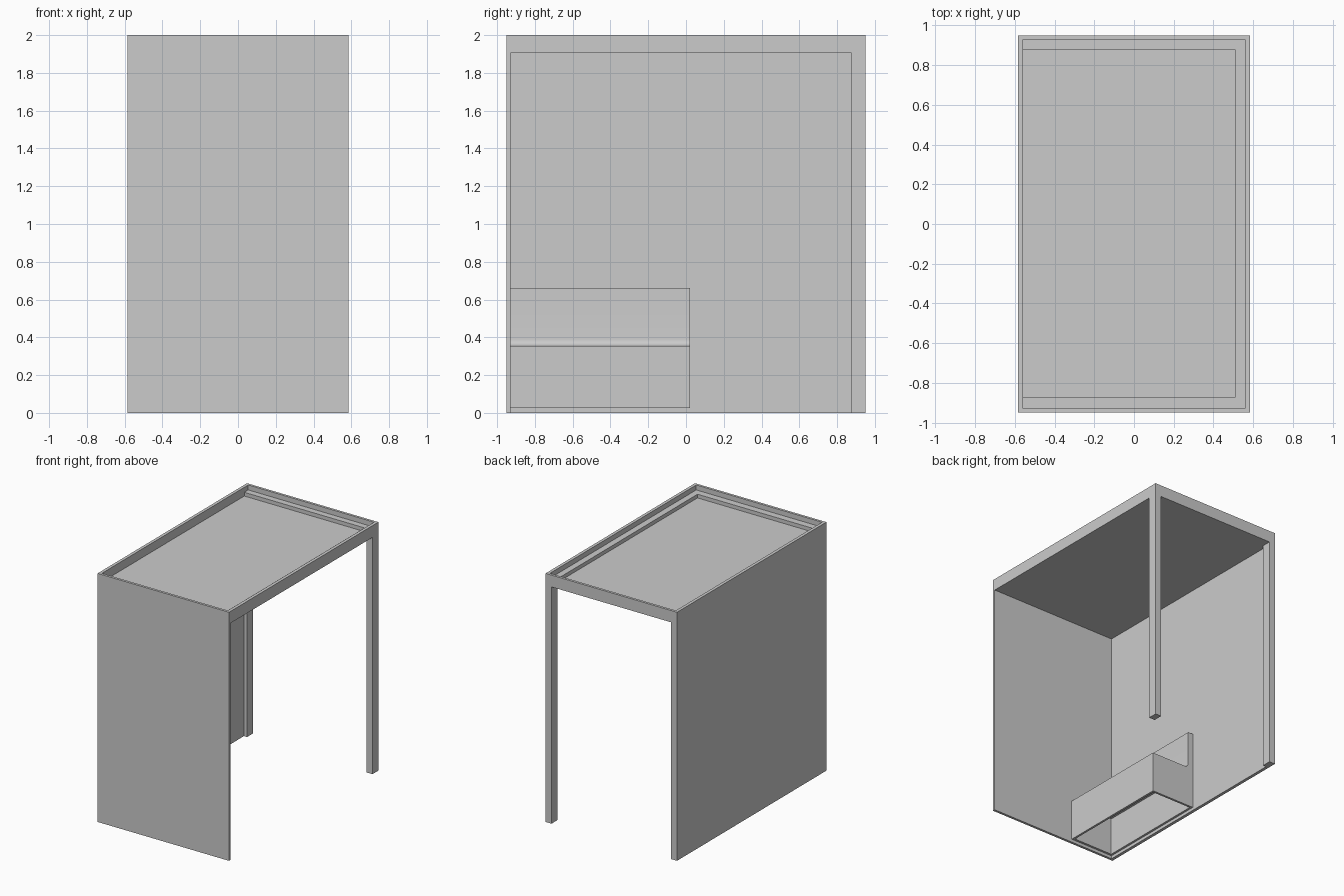
import bpy, bmesh, math

if "Cube" in bpy.data.objects:
    bpy.data.objects.remove(bpy.data.objects["Cube"])

X, Y = 0.585, 0.95      # outer half sizes
XI, YI = 0.56, 0.93     # inner faces of walls and rim
ROOF = 1.905            # underside of roof


def mesh_object(name, bm):
    bmesh.ops.recalc_face_normals(bm, faces=bm.faces[:])
    mesh = bpy.data.meshes.new(name)
    bm.to_mesh(mesh)
    bm.free()
    obj = bpy.data.objects.new(name, mesh)
    bpy.context.collection.objects.link(obj)
    return obj


def box(name, x, y, z):
    bm = bmesh.new()
    bmesh.ops.create_cube(bm, size=1)
    for v in bm.verts:
        v.co = [(r[0] + r[1]) / 2 + c * (r[1] - r[0]) for c, r in zip(v.co, (x, y, z))]
    return mesh_object(name, bm)


# Walls
box("front_wall", (-X, X), (-Y, -YI), (0, 2))
box("left_wall", (-X, -XI), (-YI, Y), (0, 2))

# Rear corner posts
box("right_post", (X - 0.053, X), (0.875, Y), (0, ROOF))
box("left_post", (-XI, -X + 0.053), (0.875, Y), (0, ROOF))

# Roof rim on the open sides
box("right_rim", (XI, X), (-YI, Y), (ROOF, 2))
box("back_rim", (-XI, XI), (YI, Y), (ROOF, 2))

# Raised ledge inside the rim, on three sides
box("front_ledge", (-XI, XI), (-YI, -0.875), (ROOF, 1.96))
box("back_ledge", (-XI, XI), (0.88, YI), (ROOF, 1.96))
box("right_ledge", (0.51, XI), (-0.875, 0.88), (ROOF, 1.96))

# Sunken roof panel
box("roof_panel", (-XI, 0.51), (-0.875, 0.88), (ROOF, 1.93))

# Bench: L profile with a rounded inner corner, extruded along the left wall
BX, BACK, SEAT, R = -0.17, -0.515, 0.355, 0.035
profile = [(-XI, 0.025), (BX, 0.025), (BX, SEAT)]
for i in range(7):
    a = math.radians(270 - 15 * i)
    profile.append((BACK + R + R * math.cos(a), SEAT + R + R * math.sin(a)))
profile += [(BACK, 0.66), (-XI, 0.66)]
bm = bmesh.new()
face = bm.faces.new([bm.verts.new((x, -YI, z)) for x, z in profile])
ext = bmesh.ops.extrude_face_region(bm, geom=[face], use_keep_orig=True)
bmesh.ops.translate(bm, vec=(0, 0.95, 0),
                    verts=[g for g in ext["geom"] if isinstance(g, bmesh.types.BMVert)])
bmesh.ops.recalc_face_normals(bm, faces=bm.faces[:])

# Hollow the bench from below
under = [f for f in bm.faces if f.normal.z < -0.99]
bmesh.ops.inset_region(bm, faces=under, thickness=0.025)
inner = bmesh.ops.extrude_face_region(bm, geom=under)
bmesh.ops.translate(bm, vec=(0, 0, 0.305),
                    verts=[g for g in inner["geom"] if isinstance(g, bmesh.types.BMVert)])
bmesh.ops.delete(bm, geom=[f for f in under if f.is_valid], context='FACES_ONLY')
bench = mesh_object("bench", bm)
bpy.context.view_layer.objects.active = bench
bench.select_set(True)
bpy.ops.object.shade_smooth_by_angle(angle=math.radians(30))
